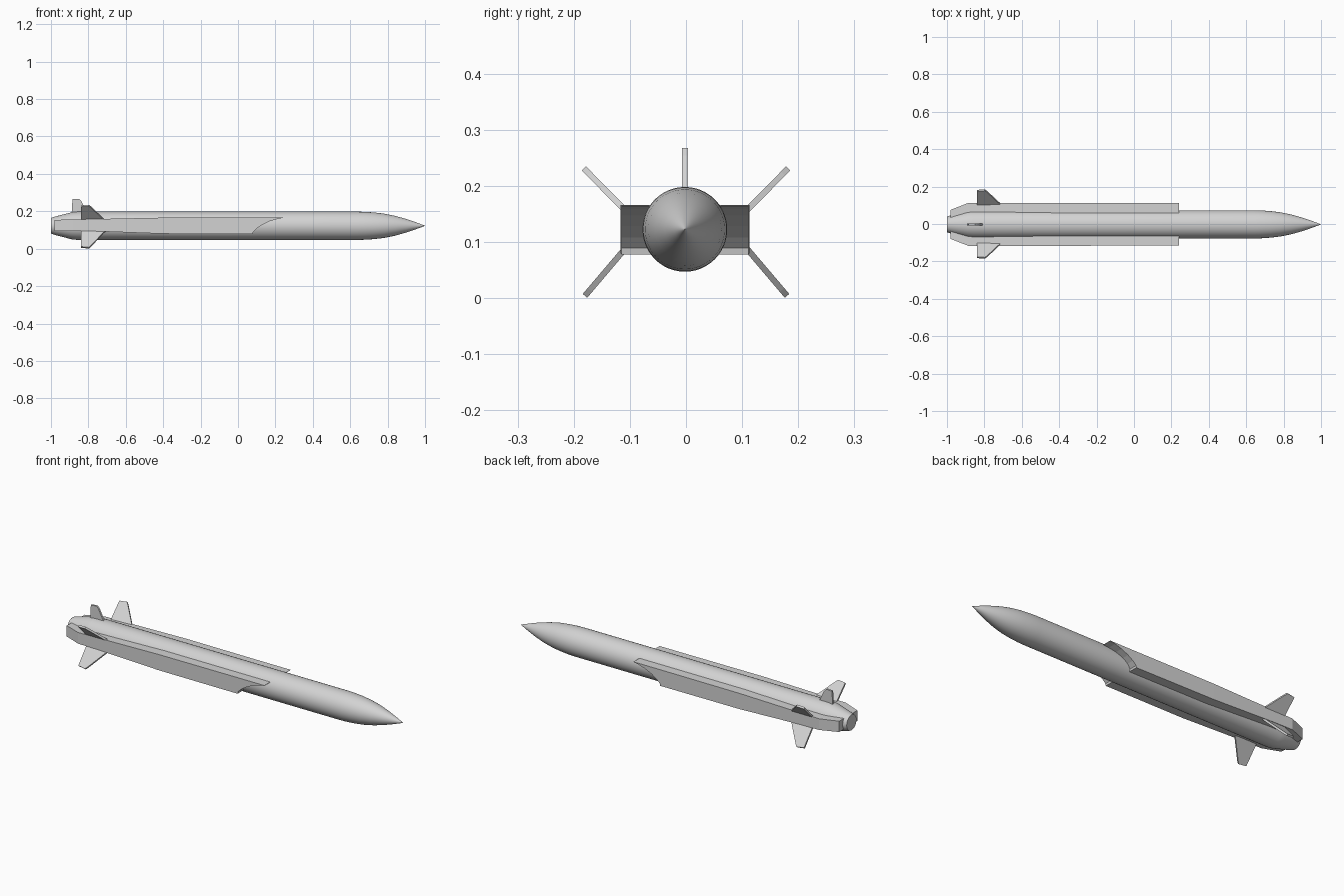
import bpy, bmesh, math
from mathutils import Vector

if "Cube" in bpy.data.objects:
    bpy.data.objects.remove(bpy.data.objects["Cube"])

CY, CZ = -0.002, 0.1225          # body axis
grey = bpy.data.materials.new("light_grey")
grey.diffuse_color = (0.65, 0.65, 0.65, 1)
grey.use_nodes = True
grey.node_tree.nodes["Principled BSDF"].inputs["Base Color"].default_value = grey.diffuse_color


def finish(bm, name, smooth=False):
    bmesh.ops.remove_doubles(bm, verts=bm.verts, dist=1e-5)
    bmesh.ops.recalc_face_normals(bm, faces=bm.faces)
    me = bpy.data.meshes.new(name)
    bm.to_mesh(me)
    bm.free()
    me.materials.append(grey)
    ob = bpy.data.objects.new(name, me)
    bpy.context.collection.objects.link(ob)
    if smooth:
        bpy.context.view_layer.objects.active = ob
        ob.select_set(True)
        bpy.ops.object.shade_smooth_by_angle(angle=math.radians(20))
        ob.select_set(False)
    return ob


def loft(bm, rings):
    """Skin a list of closed rings and cap both ends."""
    rings = [[bm.verts.new(p) for p in r] for r in rings]
    n = len(rings[0])
    for a, b in zip(rings, rings[1:]):
        for i in range(n):
            j = (i + 1) % n
            bm.faces.new((a[i], a[j], b[j], b[i]))
    bm.faces.new(rings[0])
    bm.faces.new(rings[-1])


# Body: boat tail, tube and pointed ogive nose
profile = [(-1, 0.042), (-0.975, 0.05), (-0.89, 0.072), (-0.86, 0.0755), (0.64, 0.0755),
           (0.68, 0.0745), (0.73, 0.071), (0.78, 0.065), (0.84, 0.053),
           (0.90, 0.036), (0.95, 0.019), (1, 0.0004)]
N = 48
bm = bmesh.new()
loft(bm, [[(x, CY + r * math.cos(2 * math.pi * i / N), CZ + r * math.sin(2 * math.pi * i / N))
           for i in range(N)] for x, r in profile])
finish(bm, "missile_body", True)

# Side intake ducts: stations of x, bottom z, top z, outer y
stations = [(-0.98, 0.095, 0.154, 0.078), (-0.885, 0.095, 0.156, 0.115),
            (-0.78, 0.094, 0.158, 0.115), (-0.40, 0.080, 0.166, 0.115),
            (0.078, 0.078, 0.166, 0.113), (0.08, 0.089, 0.166, 0.113),
            (0.10, 0.108, 0.166, 0.113), (0.13, 0.128, 0.166, 0.113),
            (0.17, 0.147, 0.166, 0.113), (0.21, 0.159, 0.166, 0.113),
            (0.24, 0.1645, 0.166, 0.113)]
for side, label in ((1, "left"), (-1, "right")):
    bm = bmesh.new()
    loft(bm, [[(x, CY + side * y, z) for y, z in ((0.03, lo), (out, lo), (out, hi), (0.03, hi))]
              for x, lo, hi, out in stations])
    finish(bm, "intake_duct_" + label)


def fin(name, root, tip, outline, thick=0.0105):
    """Flat fin: outline of (x, fraction of the span from root to tip)."""
    root, tip = Vector((0, *root)), Vector((0, *tip))
    span = tip - root
    side = Vector((1, 0, 0)).cross(span).normalized() * thick / 2
    bm = bmesh.new()
    loft(bm, [[root + span * t + Vector((x, 0, 0)) + side * s for x, t in outline]
              for s in (-1, 1)])
    finish(bm, name)


# Four diagonal tail fins
tail = [(-0.84, -0.15), (-0.707, -0.15), (-0.72, 0), (-0.785, 0.87), (-0.797, 1), (-0.84, 0.95)]
for sy, ly in ((1, "left"), (-1, "right")):
    fin("upper_tail_fin_" + ly, (sy * 0.112, 0.160), (sy * 0.182, 0.231), tail)
    fin("lower_tail_fin_" + ly, (sy * 0.112, 0.084), (sy * 0.180, 0.004), tail)

# Dorsal fin
fin("dorsal_fin", (CY, 0.18), (CY, 0.267),
    [(-0.89, 0), (-0.80, 0), (-0.81, 0.2), (-0.838, 0.85), (-0.85, 1), (-0.885, 0.97)])
